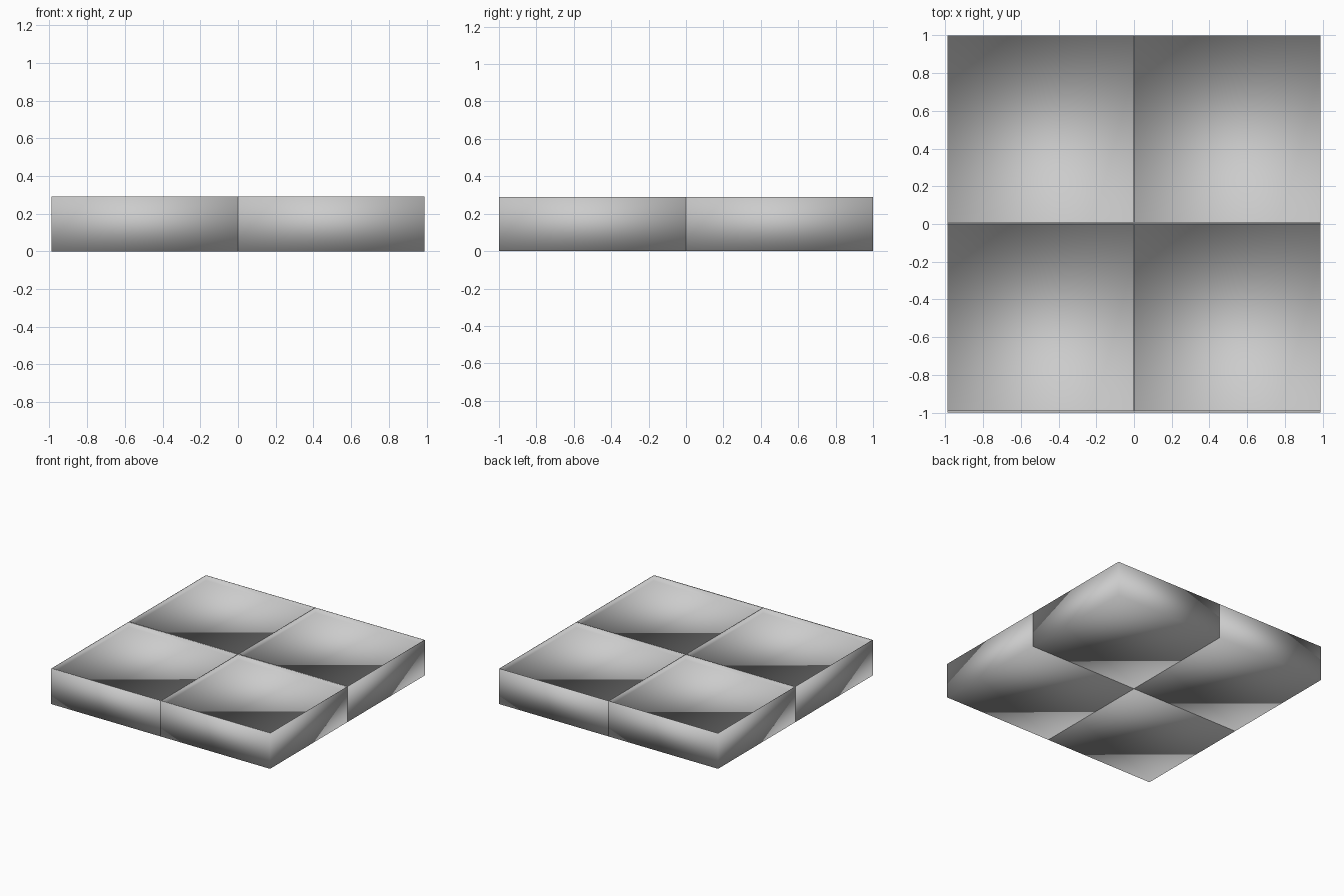
import bpy, bmesh
from mathutils import Matrix

if "Cube" in bpy.data.objects:
    bpy.data.objects.remove(bpy.data.objects["Cube"])

W, D, H = 0.99, 1.0, 0.29      # one tile
RIM, FRONT_RIM = 0.003, 0.01   # wall thickness
DEPTH = 0.04                   # recess below the rim


def tray_tile(name, cx, cy):
    bm = bmesh.new()
    bmesh.ops.create_cube(bm, size=1, matrix=Matrix.Translation((0, 0, H / 2)) @ Matrix.Diagonal((W, D, H, 1)))
    top = max(bm.faces, key=lambda f: f.calc_center_median().z)
    # thin rim around the top, slightly thicker at the front
    bmesh.ops.inset_region(bm, faces=[top], thickness=RIM, use_even_offset=True)
    for v in top.verts:
        if v.co.y < 0:
            v.co.y = -D / 2 + FRONT_RIM
    # sunken floor
    floor = bmesh.ops.extrude_discrete_faces(bm, faces=[top])["faces"][0]
    for v in floor.verts:
        v.co.z -= DEPTH
    bmesh.ops.recalc_face_normals(bm, faces=bm.faces)
    for f in bm.faces:
        f.smooth = True
    mesh = bpy.data.meshes.new(name)
    bm.to_mesh(mesh)
    bm.free()
    obj = bpy.data.objects.new(name, mesh)
    obj.location = (cx, cy, 0)
    bpy.context.collection.objects.link(obj)
    return obj


# two by two block of trays
for row, sy in (("front", -1), ("back", 1)):
    for col, sx in (("left", -1), ("right", 1)):
        tray_tile(f"tray_{row}_{col}", sx * W / 2, sy * D / 2)
